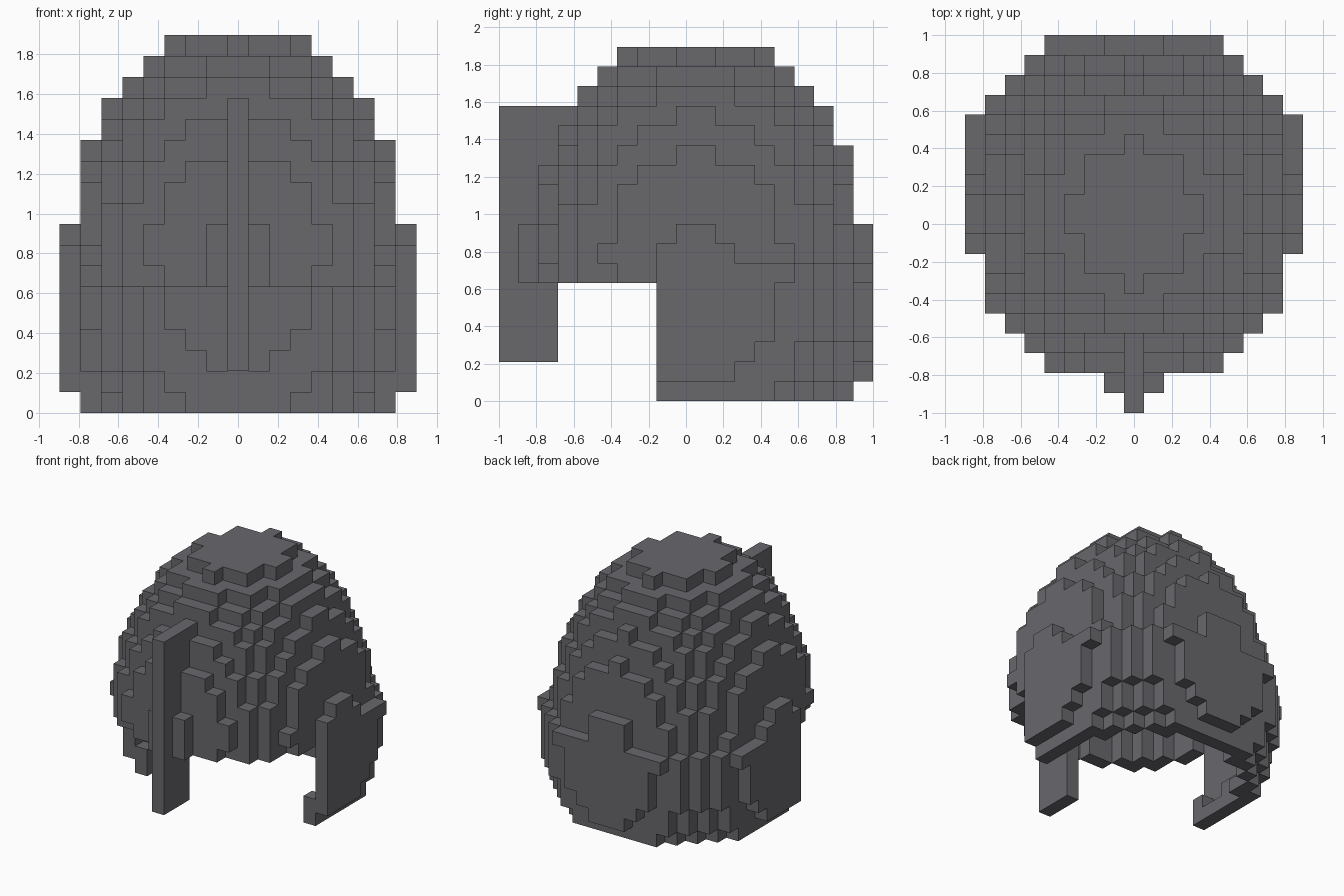
import bpy
import bmesh
from mathutils import Vector

old = bpy.data.objects.get("Cube")
if old:
    bpy.data.objects.remove(old, do_unlink=True)

CELL = 2 / 19          # edge length of one block
ROWS = 18              # height in blocks
BROW = 6               # lowest row above the face opening
CHEEK = -1             # foremost column of the cheek plates
WALL = 1.12            # thickness of the shell in blocks

iron = bpy.data.materials.new("dark_iron")
iron.use_nodes = True
iron.diffuse_color = (0.14, 0.138, 0.152, 1)
iron.node_tree.nodes["Principled BSDF"].inputs["Base Color"].default_value = iron.diffuse_color


def inside(x, y, dz, radii, shrink=0):
    """True when a block lies in the ellipsoid, optionally shrunk."""
    a, b, c = (r - shrink for r in radii)
    return (x / a) ** 2 + (y / b) ** 2 + (dz / c) ** 2 <= 1


DOME = (8.232, 8.743, 12.014)
GUARD = (9.11, 9.487, 12.0)


def is_shell(x, y, z):
    """Hollow dome on top, wider neck and cheek guard below."""
    v = y - 0.5
    dz = z - BROW
    if abs(x) > 8 or abs(v) > 8.5:
        return False
    if z > BROW:
        return inside(x, v, dz, DOME) and not inside(x, v, dz, DOME, WALL)
    if y >= CHEEK:
        return inside(x, v, dz, GUARD) and not inside(x, v, dz, GUARD, WALL)
    # brow rim, slightly drawn in
    return z == BROW and inside(x, v, 2.1, DOME) and not inside(x, v, 0, DOME, WALL)


SIDES = [Vector(s) for s in ((1, 0, 0), (-1, 0, 0), (0, 1, 0),
                             (0, -1, 0), (0, 0, 1), (0, 0, -1))]


def build_blocks(name, cells):
    """Make one mesh from the exposed sides of a set of blocks."""
    bm = bmesh.new()
    for cell in cells:
        centre = Vector((cell[0], cell[1], cell[2] + 0.5))
        for n in SIDES:
            if tuple(int(c + d) for c, d in zip(cell, n)) in cells:
                continue
            u = Vector((n.y, n.z, n.x))
            w = n.cross(u)
            corners = [centre + (n + u * i + w * j) / 2
                       for i, j in ((-1, -1), (1, -1), (1, 1), (-1, 1))]
            bm.faces.new([bm.verts.new(p * CELL) for p in corners])
    bmesh.ops.remove_doubles(bm, verts=bm.verts, dist=CELL / 100)
    mesh = bpy.data.meshes.new(name)
    bm.to_mesh(mesh)
    bm.free()
    mesh.materials.append(iron)
    obj = bpy.data.objects.new(name, mesh)
    bpy.context.collection.objects.link(obj)


# Nose guard: a thin upright bar down the middle of the face
nose = {(0, y, z) for y in range(-9, -6) for z in range(2, 15)}

# Helmet shell
shell = {(x, y, z) for x in range(-8, 9) for y in range(-8, 10)
         for z in range(ROWS) if is_shell(x, y, z)} - nose

build_blocks("helmet_shell", shell)
build_blocks("nose_guard", nose)
